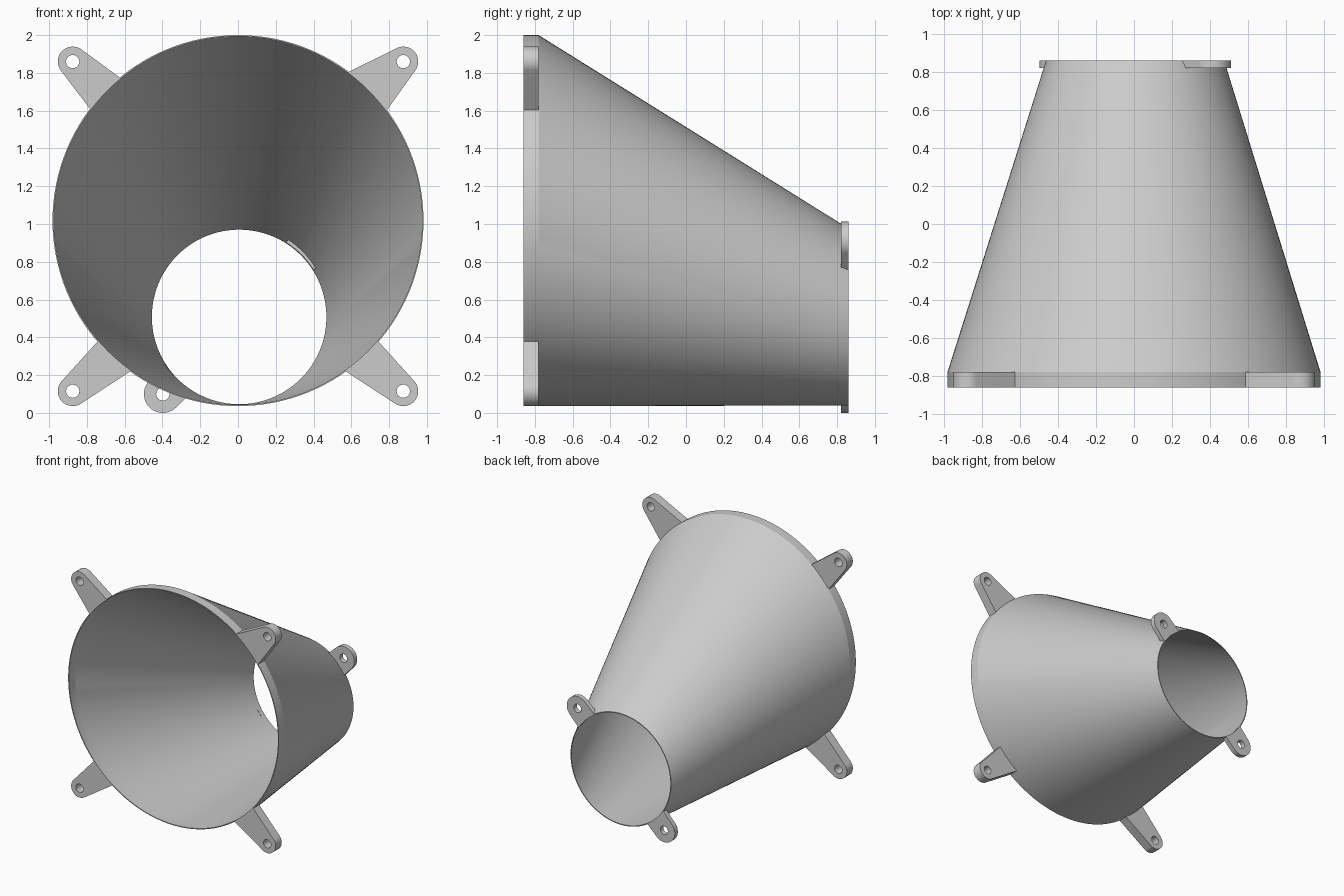
import bpy, bmesh
from math import cos, sin, acos, atan2, pi, tau, radians, hypot

if "Cube" in bpy.data.objects:
    bpy.data.objects.remove(bpy.data.objects["Cube"], do_unlink=True)

grey = bpy.data.materials.new("plain grey")
grey.use_nodes = True
GREY = (0.6, 0.6, 0.6, 1)
grey.diffuse_color = GREY
grey.node_tree.nodes["Principled BSDF"].inputs["Base Color"].default_value = GREY

SEG = 128
WALL = 0.007
FRONT, HOOP, REAR = -0.86, -0.78, 0.86
BIG = (0, 1.018, 0.982)          # centre x, centre z, radius
SMALL = (0.006, 0.508, 0.469)


def finish(bm, name, angle):
    bmesh.ops.recalc_face_normals(bm, faces=bm.faces)
    mesh = bpy.data.meshes.new(name)
    bm.to_mesh(mesh)
    bm.free()
    mesh.materials.append(grey)
    obj = bpy.data.objects.new(name, mesh)
    bpy.context.collection.objects.link(obj)
    bpy.ops.object.select_all(action='DESELECT')
    obj.select_set(True)
    bpy.context.view_layer.objects.active = obj
    bpy.ops.object.shade_smooth_by_angle(angle=radians(angle))
    return obj


def on_ring(ring, angle, grow=0.0):
    x, z, r = ring
    return x + (r + grow) * cos(angle), z + (r + grow) * sin(angle)


# Thin offset funnel: straight hoop at the front, slanted cone to the rear
def funnel():
    bm = bmesh.new()
    loops = []
    for ring, y, grow in ((BIG, FRONT, 0), (BIG, HOOP, 0), (SMALL, REAR, 0),
                          (SMALL, REAR, -WALL), (BIG, HOOP, -WALL), (BIG, FRONT, -WALL)):
        pts = [on_ring(ring, tau * i / SEG, grow) for i in range(SEG)]
        loops.append([bm.verts.new((x, y, z)) for x, z in pts])
    for k, a in enumerate(loops):
        b = loops[(k + 1) % len(loops)]
        for i in range(SEG):
            j = (i + 1) % SEG
            bm.faces.new((a[i], a[j], b[j], b[i]))
    finish(bm, "funnel_shell", 15)


# Mounting tab: base arc on the ring, tangent sides, round end with a screw hole
def tab(name, ring, hole, end_r, start, stop, y0, y1):
    start, stop = radians(start), radians(stop)
    base = [on_ring(ring, stop + (start - stop) * i / 8, -0.003) for i in range(9)]

    def tangent(p, side):
        dx, dz = p[0] - hole[0], p[1] - hole[1]
        return atan2(dz, dx) + side * acos(end_r / hypot(dx, dz))

    a0 = tangent(base[-1], 1)
    sweep = (tangent(base[0], -1) - a0) % tau
    disc = (hole[0], hole[1], end_r)
    outline = base + [on_ring(disc, a0 + sweep * i / 24) for i in range(25)]
    bore = [on_ring((hole[0], hole[1], 0.035), tau * i / 32) for i in range(32)]

    bm = bmesh.new()
    edges = []
    for pts in (outline, bore):
        vs = [bm.verts.new((x, y0, z)) for x, z in pts]
        edges += [bm.edges.new((v, vs[i - 1])) for i, v in enumerate(vs)]
    bmesh.ops.triangle_fill(bm, edges=edges, use_beauty=True)
    ext = bmesh.ops.extrude_face_region(bm, geom=bm.faces[:], use_keep_orig=True)
    for v in ext["geom"]:
        if isinstance(v, bmesh.types.BMVert):
            v.co.y = y1
    finish(bm, name, 30)


funnel()

# Four front tabs around the hoop
for name, sx, z, start, stop in (("front_upper_left_tab", 1, 1.86, 36.5, 53.4),
                                 ("front_upper_right_tab", -1, 1.86, 129.5, 143),
                                 ("front_lower_left_tab", 1, 0.115, -54.5, -40.7),
                                 ("front_lower_right_tab", -1, 0.115, 220.7, 234.5)):
    tab(name, BIG, (sx * 0.875, z), 0.079, start, stop, FRONT, HOOP)

# Two rear tabs on opposite corners of the outlet
tab("rear_upper_left_tab", SMALL, (0.41, 0.912), 0.1, 32, 58, 0.82, REAR)
tab("rear_lower_right_tab", SMALL, (-0.398, 0.1), 0.1, 212, 238, 0.82, REAR)
